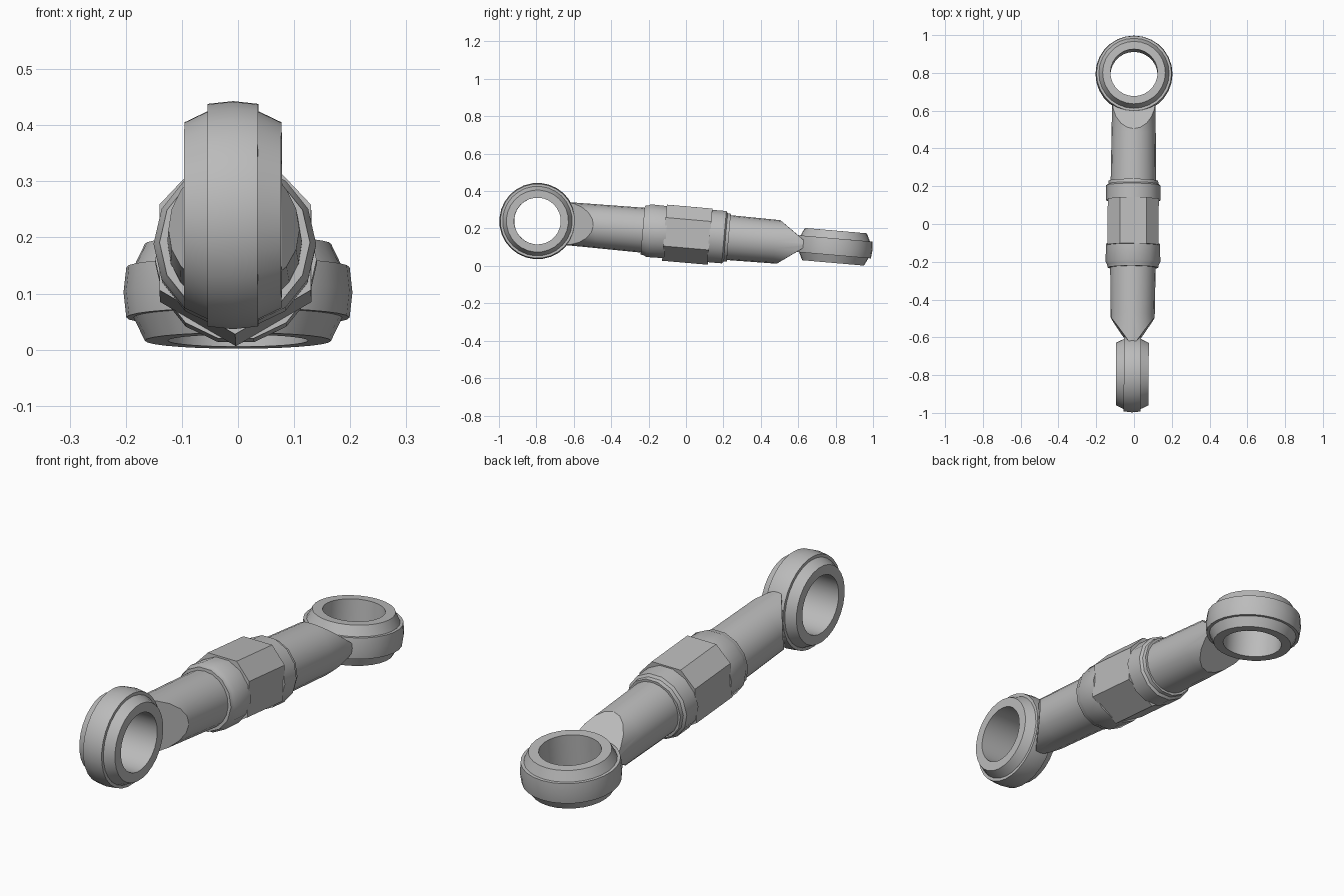
import bpy, bmesh, math
from mathutils import Matrix, Vector

cube = bpy.data.objects.get("Cube")
if cube:
    bpy.data.objects.remove(cube, do_unlink=True)

# One plain metal colour
metal = bpy.data.materials.new("grey_metal")
metal.use_nodes = True
grey = (0.5, 0.5, 0.5, 1)
metal.diffuse_color = grey
metal.node_tree.nodes["Principled BSDF"].inputs["Base Color"].default_value = grey

# The rod lies along local Y, then tips down towards the back
PLACE = (Matrix.Translation((-0.0045, 0, 0.171))
         @ Matrix.Rotation(-0.0056, 4, 'Z')
         @ Matrix.Rotation(math.radians(-4.95), 4, 'X'))
FLIP = Matrix.Rotation(math.pi, 4, 'Z')


def finish(bm, name, local=Matrix()):
    bmesh.ops.recalc_face_normals(bm, faces=bm.faces)
    mesh = bpy.data.meshes.new(name)
    bm.to_mesh(mesh)
    bm.free()
    mesh.transform(PLACE @ local)
    mesh.materials.append(metal)
    obj = bpy.data.objects.new(name, mesh)
    bpy.context.collection.objects.link(obj)
    bpy.ops.object.select_all(action='DESELECT')
    obj.select_set(True)
    bpy.context.view_layer.objects.active = obj
    bpy.ops.object.shade_smooth_by_angle(angle=math.radians(32))
    return obj


def lathe(profile, sides, closed=False, turn=0.0):
    """Revolve (radius, height) points about Z; open profiles get end caps."""
    bm = bmesh.new()
    loops = []
    for r, h in profile:
        loop = []
        for i in range(sides):
            a = math.tau * i / sides + turn
            loop.append(bm.verts.new((r * math.cos(a), r * math.sin(a), h)))
        loops.append(loop)
    pairs = list(zip(loops, loops[1:]))
    if closed:
        pairs.append((loops[-1], loops[0]))
    else:
        bm.faces.new(loops[0])
        bm.faces.new(loops[-1])
    for a, b in pairs:
        for i in range(sides):
            j = (i + 1) % sides
            bm.faces.new((a[i], a[j], b[j], b[i]))
    return bm


ALONG = Matrix.Rotation(math.radians(-90), 4, 'X')   # local Z to rod axis Y
SIDEWAYS = Matrix.Rotation(math.radians(90), 4, 'Y')  # local Z to X

# Eyes: wide bushing with a raised band around its middle
eye_profile = [(0.125, -0.0865), (0.166, -0.0865), (0.186, -0.045),
               (0.199, -0.045), (0.204, 0.0), (0.199, 0.045),
               (0.186, 0.045), (0.166, 0.0865), (0.125, 0.0865)]
for name, y, spin in (("front_eye", -0.797, SIDEWAYS),
                      ("back_eye", 0.797, Matrix())):
    finish(lathe(eye_profile, 28, closed=True), name,
           Matrix.Translation((0, y, 0)) @ spin)

# Shanks: round bars whose outer ends are cut to a wedge
for name, local in (("back_shank", Matrix()),
                    ("front_shank", FLIP @ Matrix.Rotation(math.pi / 2, 4, 'Y'))):
    bm = lathe([(0.12, 0.1), (0.12, 0.25), (0.117, 0.48), (0.115, 0.655)], 20)
    bmesh.ops.transform(bm, matrix=ALONG, verts=bm.verts)
    for side in (1, -1):
        cut = bmesh.ops.bisect_plane(
            bm, geom=bm.verts[:] + bm.edges[:] + bm.faces[:],
            plane_co=Vector((0, 0.6, 0.043 * side)),
            plane_no=Vector((0, 0.075, 0.105 * side)), clear_outer=True)
        rim = [e for e in cut["geom_cut"] if isinstance(e, bmesh.types.BMEdge)]
        bmesh.ops.contextual_create(bm, geom=rim)
    finish(bm, name, local)

# Wrench body: flat-sided block with a ridge underneath
outline = [(0.07, 0.147), (0.135, 0.078), (0.135, -0.075), (0, -0.154),
           (-0.135, -0.075), (-0.135, 0.078), (-0.07, 0.147)]
bm = bmesh.new()
base = bm.faces.new([bm.verts.new((x, -0.115, z)) for x, z in outline])
ext = bmesh.ops.extrude_face_region(bm, geom=[base], use_keep_orig=True)
bmesh.ops.translate(bm, vec=(0, 0.245, 0),
                    verts=[v for v in ext["geom"] if isinstance(v, bmesh.types.BMVert)])
finish(bm, "wrench_body")

# Collars on both ends of the body, with chamfered outer rims
finish(lathe([(0.143, -0.105), (0.145, -0.2), (0.137, -0.215), (0.134, -0.232)], 14),
       "front_collar", ALONG)
finish(lathe([(0.144, 0.125), (0.144, 0.205), (0.133, 0.213), (0.131, 0.23)], 14),
       "back_collar", ALONG)
